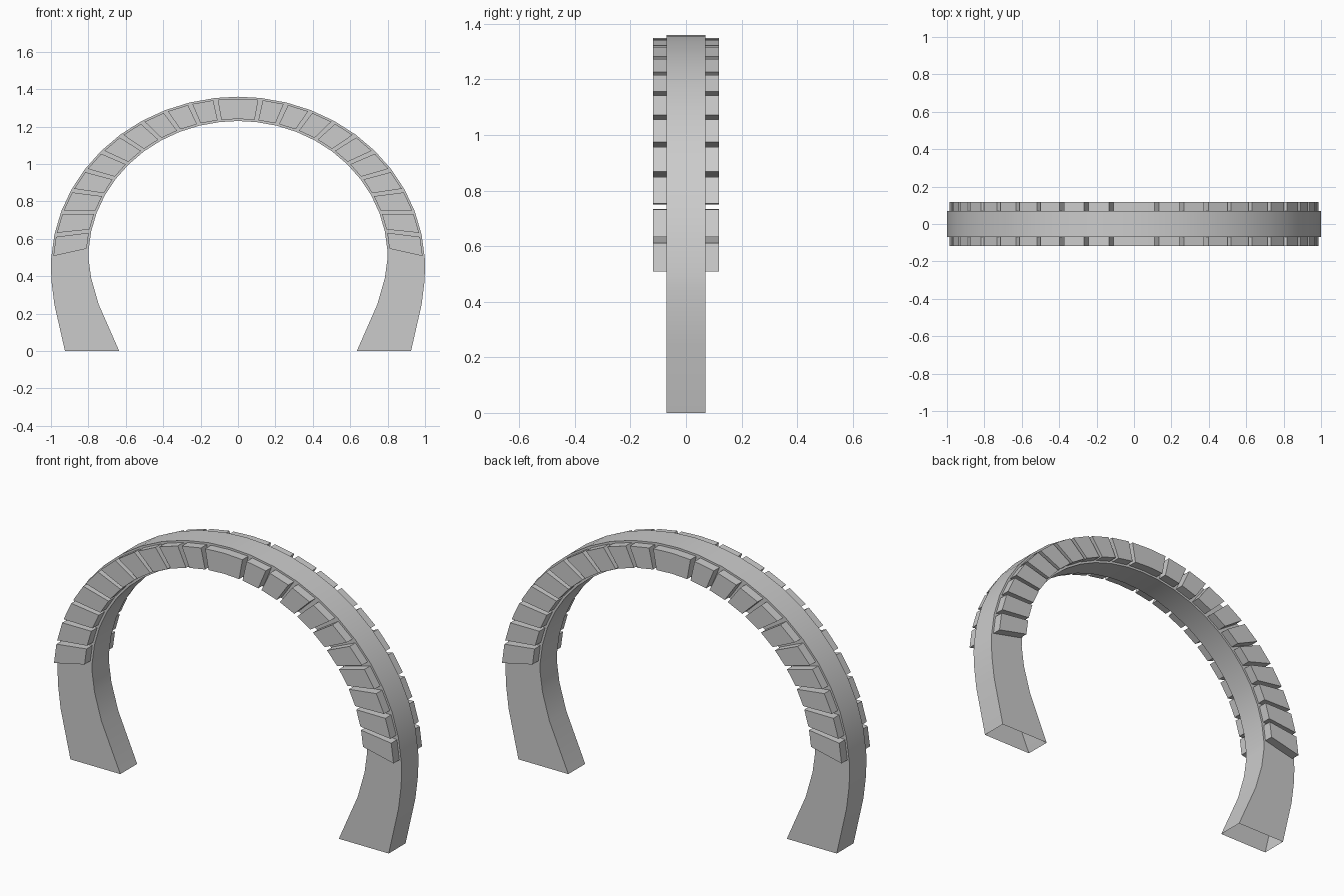
import bpy
import bmesh
from math import sin, cos, radians

cube = bpy.data.objects.get("Cube")
if cube:
    bpy.data.objects.remove(cube, do_unlink=True)

# One stone colour for everything
stone = bpy.data.materials.new("grey_stone")
stone.use_nodes = True
GREY = (0.6, 0.6, 0.6, 1)
stone.diffuse_color = GREY
stone.node_tree.nodes["Principled BSDF"].inputs["Base Color"].default_value = GREY


def outer(t, inset=0.0):
    t = radians(t)
    return ((1 - inset) * cos(t), 0.45 + (0.91 - inset) * sin(t))


def inner(t, inset=0.0):
    t = radians(t)
    return ((0.8 + inset) * cos(t), 0.5 + (0.73 + inset) * sin(t))


def sweep(name, stations, y0, y1, capped):
    """Skin a four-sided strip through (outer, inner) point pairs."""
    bm = bmesh.new()
    rings = []
    for (ox, oz), (ix, iz) in stations:
        rings.append([bm.verts.new(p) for p in
                      ((ox, y0, oz), (ox, y1, oz), (ix, y1, iz), (ix, y0, iz))])
    for a, b in zip(rings, rings[1:]):
        for k in range(4):
            n = (k + 1) % 4
            bm.faces.new((a[k], a[n], b[n], b[k]))
    if capped:
        bm.faces.new(rings[0])
        bm.faces.new(rings[-1])
    bmesh.ops.recalc_face_normals(bm, faces=bm.faces)
    if not capped and sum(f.normal.z for f in bm.faces if f.calc_center_median().z > 1.33) < 0:
        bmesh.ops.reverse_faces(bm, faces=bm.faces)
    mesh = bpy.data.meshes.new(name)
    bm.to_mesh(mesh)
    bm.free()
    mesh.materials.append(stone)
    ob = bpy.data.objects.new(name, mesh)
    bpy.context.collection.objects.link(ob)
    bpy.ops.object.select_all(action='DESELECT')
    ob.select_set(True)
    bpy.context.view_layer.objects.active = ob
    bpy.ops.object.shade_smooth_by_angle(angle=radians(30))
    return ob


# Arch band: flared feet rising into an elliptical crown, open underneath
joints = [3 + 8 * i for i in range(11)]
leg = [((0.925, 0), (0.635, 0)), ((0.982, 0.25), (0.745, 0.25)),
       ((0.997, 0.37), (0.785, 0.39)), ((1.0, 0.45), (0.8, 0.5))]
half = leg + [(outer(t), inner(t)) for t in joints]
other = [((-o[0], o[1]), (-i[0], i[1])) for o, i in reversed(half)]
sweep("arch_band", half + [(outer(90), inner(90))] + other, -0.07, 0.07, False)

# Raised facing blocks on both faces, with narrow gaps between them
GAP = 0.7
INSET = 0.011
spans = [(a, b) for a, b in zip(joints, joints[1:])]
spans += [(joints[-1], 90, 180 - joints[-1])]
spans += [(180 - b, 180 - a) for a, b in reversed(spans[:-1])]
for face, y0, y1 in (("front", -0.118, -0.068), ("back", 0.068, 0.118)):
    for n, span in enumerate(spans):
        ts = [span[0] + GAP, *span[1:-1], span[-1] - GAP]
        pts = [(outer(t, INSET), inner(t, INSET)) for t in ts]
        sweep(f"{face}_block_{n + 1}", pts, y0, y1, True)
